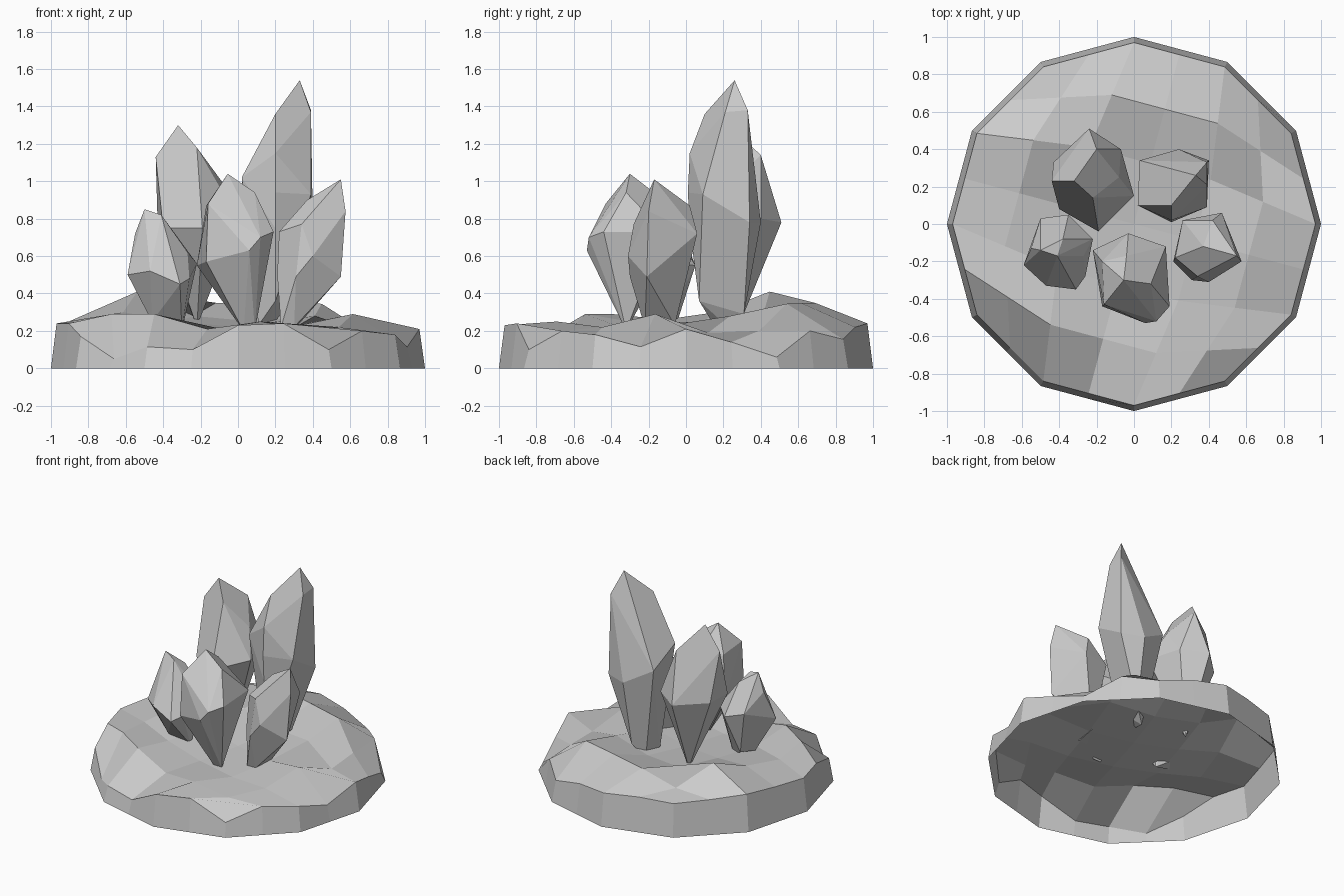
import bpy
import bmesh
from math import cos, sin, radians
from mathutils import Vector

cube = bpy.data.objects.get("Cube")
if cube:
    bpy.data.objects.remove(cube, do_unlink=True)

stone = bpy.data.materials.new("grey_stone")
stone.use_nodes = True
GREY = (0.6, 0.6, 0.6, 1.0)
stone.diffuse_color = GREY
stone.node_tree.nodes["Principled BSDF"].inputs["Base Color"].default_value = GREY


def add_object(name, bm):
    """Turn a bmesh into a flat-shaded stone object."""
    bmesh.ops.recalc_face_normals(bm, faces=bm.faces[:])
    mesh = bpy.data.meshes.new(name)
    bm.to_mesh(mesh)
    bm.free()
    mesh.materials.append(stone)
    obj = bpy.data.objects.new(name, mesh)
    bpy.context.collection.objects.link(obj)
    return obj


def corner(step):
    return Vector((cos(radians(30 * step)), sin(radians(30 * step)), 0))


def rim_point(index, scale, height):
    """Point on a twelve-sided outline, with one extra point per side."""
    point = corner(index // 2).lerp(corner((index + 1) // 2), 0.5) * scale
    point.z = height
    return point


# Rim heights, counter-clockwise from +x
rim_heights = [.21, .14, .06, .2, .155, .22, .24, .25, .24, .25, .27, .25,
               .24, .24, .17, .05, .115, .1, .23, .24, .1, .2, .18, .115]

# Ground heights, front row first, each row from left to right
ground_heights = [[.29, .29, .21, .25, .2],
                  [.26, .24, .21, .21, .22],
                  [.3, .25, .22, .23, .29],
                  [.41, .28, .25, .28, .19],
                  [.27, .35, .35, .345, .2]]


def build_rock_base():
    bm = bmesh.new()
    count = len(rim_heights)
    side = count // 4
    foot = [bm.verts.new(rim_point(i, 1, 0)) for i in range(count)]
    rim = [bm.verts.new(rim_point(i, 0.97, h)) for i, h in enumerate(rim_heights)]

    # Outer wall, open underneath
    for i in range(count):
        j = (i + 1) % count
        bm.faces.new((foot[i], foot[j], rim[j], rim[i]))

    # Four sides of the rim frame a grid of ground faces
    start = 14
    grid = {}
    for k in range(side + 1):
        grid[k, 0] = rim[(start + k) % count]
        grid[side, k] = rim[(start + side + k) % count]
        grid[side - k, side] = rim[(start + 2 * side + k) % count]
        grid[0, side - k] = rim[(start + 3 * side + k) % count]
    for row, heights in enumerate(ground_heights, 1):
        for col, height in enumerate(heights, 1):
            u, v = col / side, row / side
            across = grid[0, row].co.lerp(grid[side, row].co, u)
            along = grid[col, 0].co.lerp(grid[col, side].co, v)
            low = grid[0, 0].co.lerp(grid[side, 0].co, u)
            high = grid[0, side].co.lerp(grid[side, side].co, u)
            point = across + along - low.lerp(high, v)
            point.z = height
            grid[col, row] = bm.verts.new(point)
    for c in range(side):
        for r in range(side):
            bm.faces.new((grid[c, r], grid[c + 1, r],
                          grid[c + 1, r + 1], grid[c, r + 1]))
    add_object("rock_base", bm)


def build_crystal(name, tip, shoulder, girdle, root):
    """Faceted crystal: hull around a tip, two uneven rings and a root."""
    bm = bmesh.new()
    for point in [tip] + shoulder + girdle + root:
        bm.verts.new(point)
    hull = bmesh.ops.convex_hull(bm, input=bm.verts[:])
    loose = set(hull["geom_interior"] + hull["geom_unused"])
    bmesh.ops.delete(bm, geom=[g for g in loose if isinstance(g, bmesh.types.BMVert)],
                     context='VERTS')
    # Merge nearly coplanar triangles into broad facets
    bmesh.ops.dissolve_limit(bm, angle_limit=radians(8),
                             verts=bm.verts[:], edges=bm.edges[:])
    add_object(name, bm)


build_rock_base()

build_crystal("front_crystal", (-.055, -.3, 1.04),
              [(-.16, -.43, .88), (.09, -.32, .94), (-.04, -.17, .94), (-.17, -.2, .87)],
              [(-.17, -.44, .57), (.06, -.53, .63), (.12, -.52, .7), (.19, -.44, .73),
               (.17, -.12, .73), (-.03, -.05, .7), (-.22, -.14, .55)],
              [(.03, -.32, .2), (.09, -.32, .2)])

build_crystal("left_crystal", (-.5, -.14, .85),
              [(-.41, -.17, .82), (-.38, -.08, .77), (-.55, -.13, .72), (-.27, -.17, .62)],
              [(-.59, -.22, .5), (-.47, -.33, .52), (-.31, -.35, .45), (-.26, -.28, .48),
               (-.22, -.08, .56), (-.35, .05, .55), (-.5, .03, .6)],
              [(-.46, -.16, .25), (-.42, -.04, .27), (-.3, -.13, .2)])

build_crystal("back_left_crystal", (-.32, .23, 1.3),
              [(-.44, .23, 1.13), (-.22, .14, 1.18), (-.2, .4, 1.14), (-.08, .25, .99)],
              [(-.4, .08, .75), (-.43, .33, .78), (-.24, .51, .78),
               (-.07, .4, .8), (0, .15, .8), (-.19, -.04, .75)],
              [(-.22, .28, .22)])

build_crystal("tall_crystal", (.33, .26, 1.54),
              [(.2, .1, 1.36), (.39, .33, 1.38), (.39, .21, 1.37), (.2, .02, 1.15)],
              [(.02, .1, 1.02), (.03, .34, .9), (.24, .4, .78),
               (.4, .34, .78), (.39, .09, .93), (.2, .01, .94), (.2, .02, .75)],
              [(.2, .07, .36), (.11, .15, .23), (.23, .31, .29), (.15, .26, .19)])

build_crystal("right_crystal", (.55, -.17, 1.01),
              [(.37, -.12, .9), (.42, .02, .87), (.575, -.2, .84)],
              [(.4, -.31, .6), (.34, -.28, .77), (.22, -.18, .73), (.26, .02, .72),
               (.47, .06, .72), (.55, -.21, .49), (.31, -.3, .49), (.21, -.2, .5)],
              [(.23, -.22, .22), (.3, -.22, .22), (.32, -.06, .23)])
